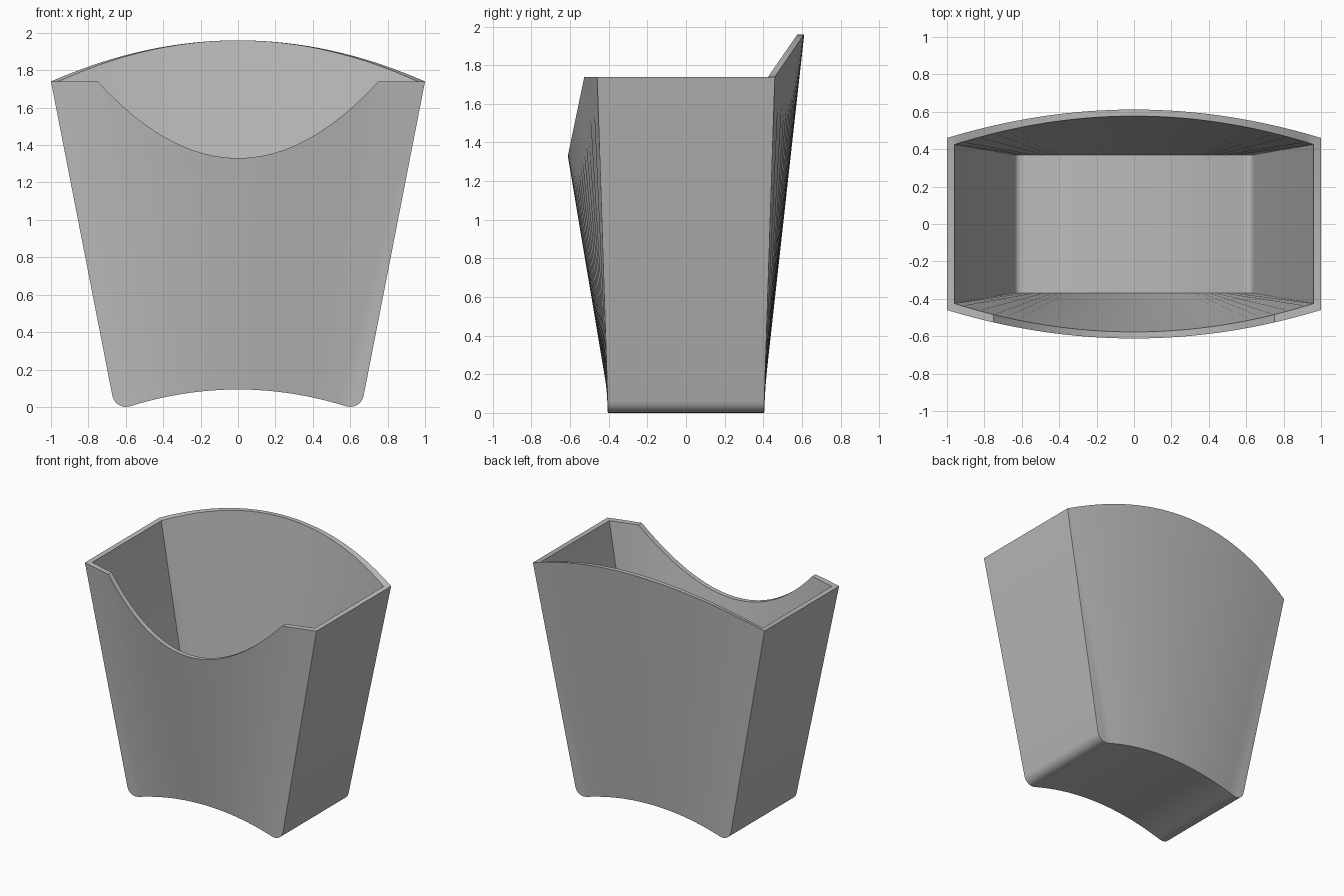
import bpy
import bmesh
from math import cos, sin, radians

cube = bpy.data.objects.get("Cube")
if cube:
    bpy.data.objects.remove(cube, do_unlink=True)

card = bpy.data.materials.new("plain_grey_card")
card.use_nodes = True
grey = (0.5, 0.5, 0.5, 1)
card.diffuse_color = grey
card.node_tree.nodes["Principled BSDF"].inputs["Base Color"].default_value = grey

NOTCH = 0.75      # half width of the front scoop
STEPS = 12        # columns on each half of the scoop
ARC = 6           # segments in each rounded bottom corner

# Column positions across the carton, with one extra column in each flat front tab
half = [NOTCH * i / STEPS for i in range(1, STEPS + 1)] + [0.83, 0.92, 1]
columns = [-u for u in reversed(half)] + [0] + half

bm = bmesh.new()
cache = {}


def face(*points):
    """Add a face, sharing vertices and dropping collapsed corners."""
    verts = []
    for p in points:
        key = tuple(round(c, 5) for c in p)
        if key not in cache:
            cache[key] = bm.verts.new(p)
        if cache[key] not in verts:
            verts.append(cache[key])
    if len(verts) > 2:
        bm.faces.new(verts)


def base_profile(radius):
    """Arched bottom with round corners: (column, x, z) from left to right."""
    corner = []
    for i in range(ARC):
        a = radians(-107 + 96 * (i + 1) / ARC)
        corner.append((1, 0.6 + radius * cos(a), 0.073 + radius * sin(a)))
    end = radians(-107)
    ex, ez = 0.6 + radius * cos(end), 0.073 + radius * sin(end)
    arch = [(u, ex * u, ez + 0.09 * (1 - u * u)) for u in columns]
    return [(-u, -x, z) for u, x, z in reversed(corner)] + arch + corner


def rim(u, side, width, edge_y):
    """Rim point on the front (side -1) or back (side 1)."""
    x = max(-width, min(width, u))
    y = edge_y + 0.152 * (1 - (x / width) ** 2)
    if side > 0:
        z = 1.74 + 0.22 * (1 - (x / width) ** 2)
    else:
        z = 1.33 + 0.41 * min(1, abs(u) / NOTCH) ** 2
    return (x, side * y, z)


def shell(radius, width, edge_y, base_y):
    """Floor, curved front and back, and flat sides of one skin."""
    base = base_profile(radius)
    for (u0, x0, z0), (u1, x1, z1) in zip(base, base[1:]):
        face((x0, -base_y, z0), (x1, -base_y, z1), (x1, base_y, z1), (x0, base_y, z0))
        for s in (-1, 1):
            face((x0, s * base_y, z0), (x1, s * base_y, z1),
                 rim(u1, s, width, edge_y), rim(u0, s, width, edge_y))
    for u, x, z in (base[0], base[-1]):
        face((x, -base_y, z), (x, base_y, z),
             rim(u, 1, width, edge_y), rim(u, -1, width, edge_y))


outer = (1.0, 0.46)
inner = (0.96, 0.425)
shell(0.073, *outer, 0.405)
shell(0.04, *inner, 0.37)

# Level rim joining the two skins
for s in (-1, 1):
    for u0, u1 in zip(columns, columns[1:]):
        face(rim(u0, s, *outer), rim(u1, s, *outer),
             rim(u1, s, *inner), rim(u0, s, *inner))
for u in (-1, 1):
    face(rim(u, -1, *outer), rim(u, 1, *outer), rim(u, 1, *inner), rim(u, -1, *inner))

bmesh.ops.recalc_face_normals(bm, faces=bm.faces)
mesh = bpy.data.meshes.new("carton")
bm.to_mesh(mesh)
bm.free()
mesh.materials.append(card)
carton = bpy.data.objects.new("carton", mesh)
bpy.context.collection.objects.link(carton)

# Smooth curved panels with crisp folds
bpy.ops.object.select_all(action="DESELECT")
carton.select_set(True)
bpy.context.view_layer.objects.active = carton
bpy.ops.object.shade_smooth_by_angle(angle=radians(30))
